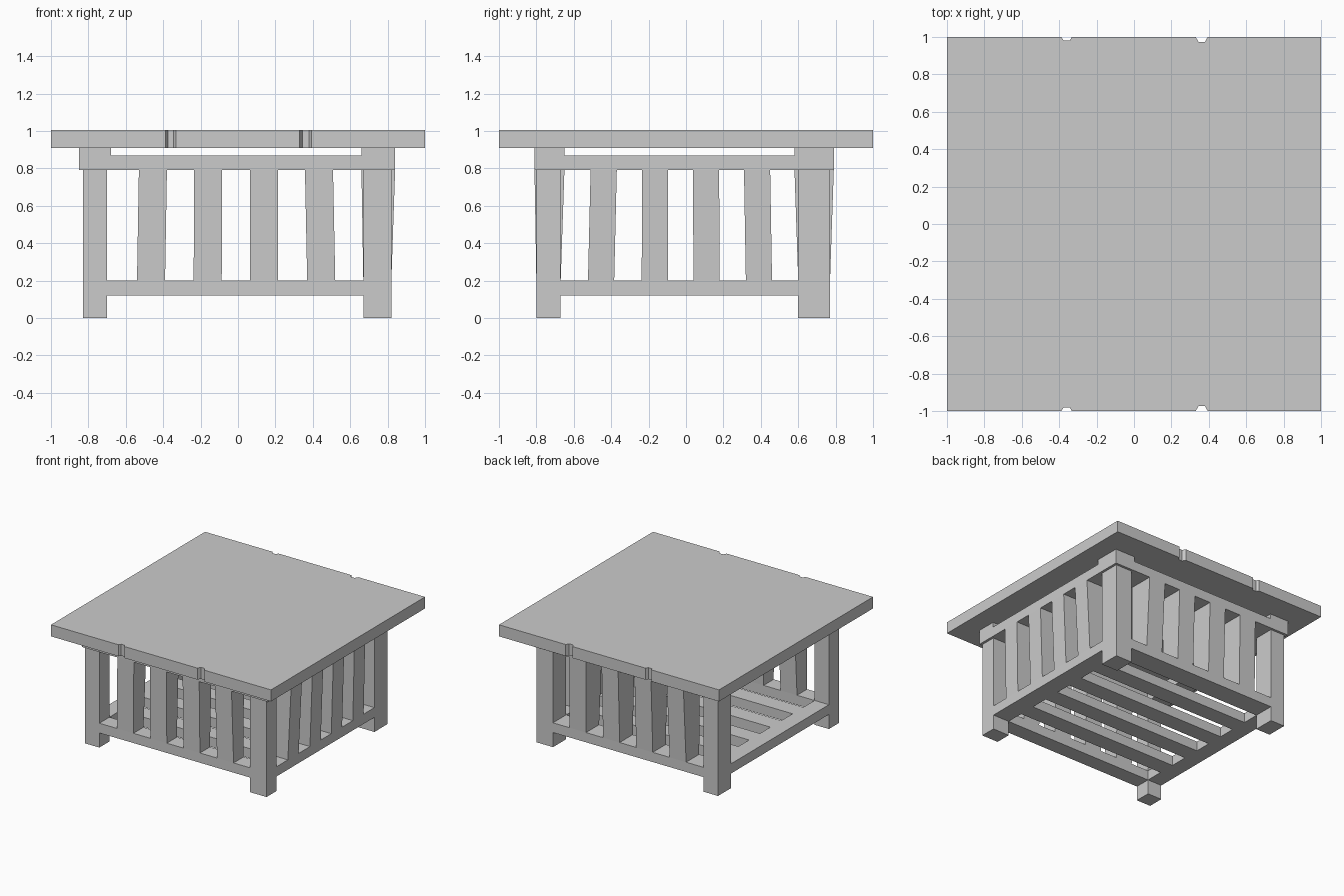
import bpy

if "Cube" in bpy.data.objects:
    bpy.data.objects.remove(bpy.data.objects["Cube"])


def add_mesh(name, verts, faces):
    mesh = bpy.data.meshes.new(name)
    mesh.from_pydata(verts, [], faces)
    mesh.update()
    obj = bpy.data.objects.new(name, mesh)
    bpy.context.collection.objects.link(obj)
    return obj


def loft(name, x0, y0, z0, x1, y1, z1):
    """Four-sided bar from a rectangle at z0 to a rectangle at z1."""
    verts = []
    for (xa, xb), (ya, yb), z in ((x0, y0, z0), (x1, y1, z1)):
        verts += [(xa, ya, z), (xb, ya, z), (xb, yb, z), (xa, yb, z)]
    faces = [(3, 2, 1, 0), (4, 5, 6, 7)]
    faces += [(i, (i + 1) % 4, (i + 1) % 4 + 4, i + 4) for i in range(4)]
    return add_mesh(name, verts, faces)


def box(name, x, y, z):
    return loft(name, x, y, z[0], x, y, z[1])


def prism(name, outline, z0, z1):
    n = len(outline)
    verts = [(x, y, z) for z in (z0, z1) for x, y in outline]
    faces = [tuple(reversed(range(n))), tuple(range(n, 2 * n))]
    faces += [(i, (i + 1) % n, (i + 1) % n + n, i + n) for i in range(n)]
    return add_mesh(name, verts, faces)


# Table top with small trapezoid notches at the plank seams
edge = [(-1, -1)]
for c, w, d in ((-0.36, 0.028, 0.02), (0.362, 0.032, 0.026)):
    edge += [(c - w, -1), (c - w * 0.55, -1 + d), (c + w * 0.55, -1 + d), (c + w, -1)]
edge.append((1, -1))
prism("table_top", edge + [(x, -y) for x, y in reversed(edge)], 0.91, 1.005)

# Spans of the lower frame (legs) and the slightly wider upper frame
LOW_X, LOW_Y = ((-0.83, -0.70), (0.67, 0.82)), ((-0.80, -0.67), (0.60, 0.77))
TOP_X, TOP_Y = ((-0.85, -0.68), (0.66, 0.84)), ((-0.81, -0.65), (0.58, 0.79))
RAIL_Z, APRON_Z = (0.12, 0.20), (0.79, 0.87)

# Legs and the corner blocks that carry the top
for i, side in enumerate(("left", "right")):
    for j, end in enumerate(("front", "back")):
        box(f"{end}_{side}_leg", LOW_X[i], LOW_Y[j], (0, 0.79))
        box(f"{end}_{side}_corner_block", TOP_X[i], TOP_Y[j], (0.79, 0.91))

# Rails between the legs, below and above
for label, xs, ys, z in (("lower_rail", LOW_X, LOW_Y, RAIL_Z), ("apron", TOP_X, TOP_Y, APRON_Z)):
    for k, name in enumerate(("front", "back")):
        box(f"{name}_{label}", (xs[0][1], xs[1][0]), ys[k], z)
    for k, name in enumerate(("left", "right")):
        box(f"{name}_{label}", xs[k], (ys[0][1], ys[1][0]), z)

# Slats, leaning slightly: (start at bottom, start at top); the left side is open
FRONT_SLATS = ((-0.54, -0.53), (-0.237, -0.235), (0.064, 0.064), (0.37, 0.358))
SIDE_SLATS = ((-0.524, -0.51), (-0.237, -0.235), (0.04, 0.037), (0.32, 0.31))
for b, t in FRONT_SLATS:
    for k, name in enumerate(("front", "back")):
        loft(f"{name}_slat", (b, b + 0.15), LOW_Y[k], 0.20, (t, t + 0.15), TOP_Y[k], 0.79)
for b, t in SIDE_SLATS:
    loft("right_slat", LOW_X[1], (b, b + 0.14), 0.20, TOP_X[1], (t, t + 0.14), 0.79)
    # Floor slats line up with the side slats
    box("floor_slat", (-0.70, 0.67), (b, b + 0.14), RAIL_Z)
